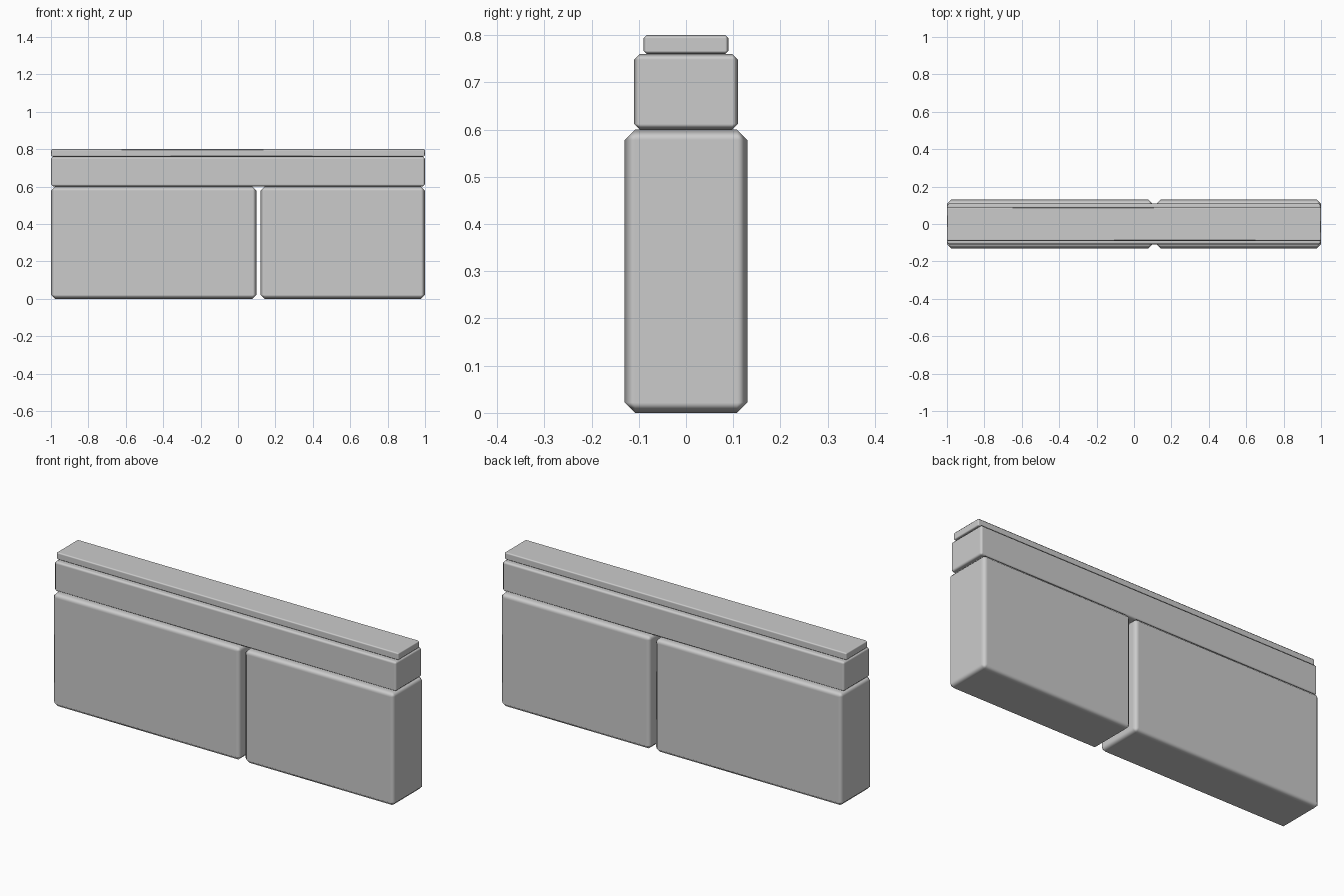
import bpy

if "Cube" in bpy.data.objects:
    bpy.data.objects.remove(bpy.data.objects["Cube"])


def block(name, x0, x1, half_depth, z0, z1, chamfer):
    """Chamfered box spanning x0..x1, +-half_depth, z0..z1."""
    bpy.ops.mesh.primitive_cube_add(size=1, location=((x0 + x1) / 2, 0, (z0 + z1) / 2))
    ob = bpy.context.object
    ob.name = name
    ob.scale = (x1 - x0, 2 * half_depth, z1 - z0)
    bpy.ops.object.transform_apply(location=False, rotation=False, scale=True)
    bpy.ops.object.shade_smooth()
    bevel = ob.modifiers.new("chamfer", 'BEVEL')
    bevel.width = chamfer
    bevel.segments = 1
    bevel.harden_normals = True
    return ob


# Two large base stones with a narrow joint
block("base_stone_left", -1.0, 0.10, 0.13, 0.0, 0.60, 0.022)
block("base_stone_right", 0.12, 1.0, 0.13, 0.0, 0.60, 0.022)

# Narrower upper course
block("upper_course", -1.0, 1.0, 0.11, 0.60, 0.76, 0.012)

# Thin cap strip
block("cap_strip", -1.0, 1.0, 0.09, 0.76, 0.80, 0.007)
